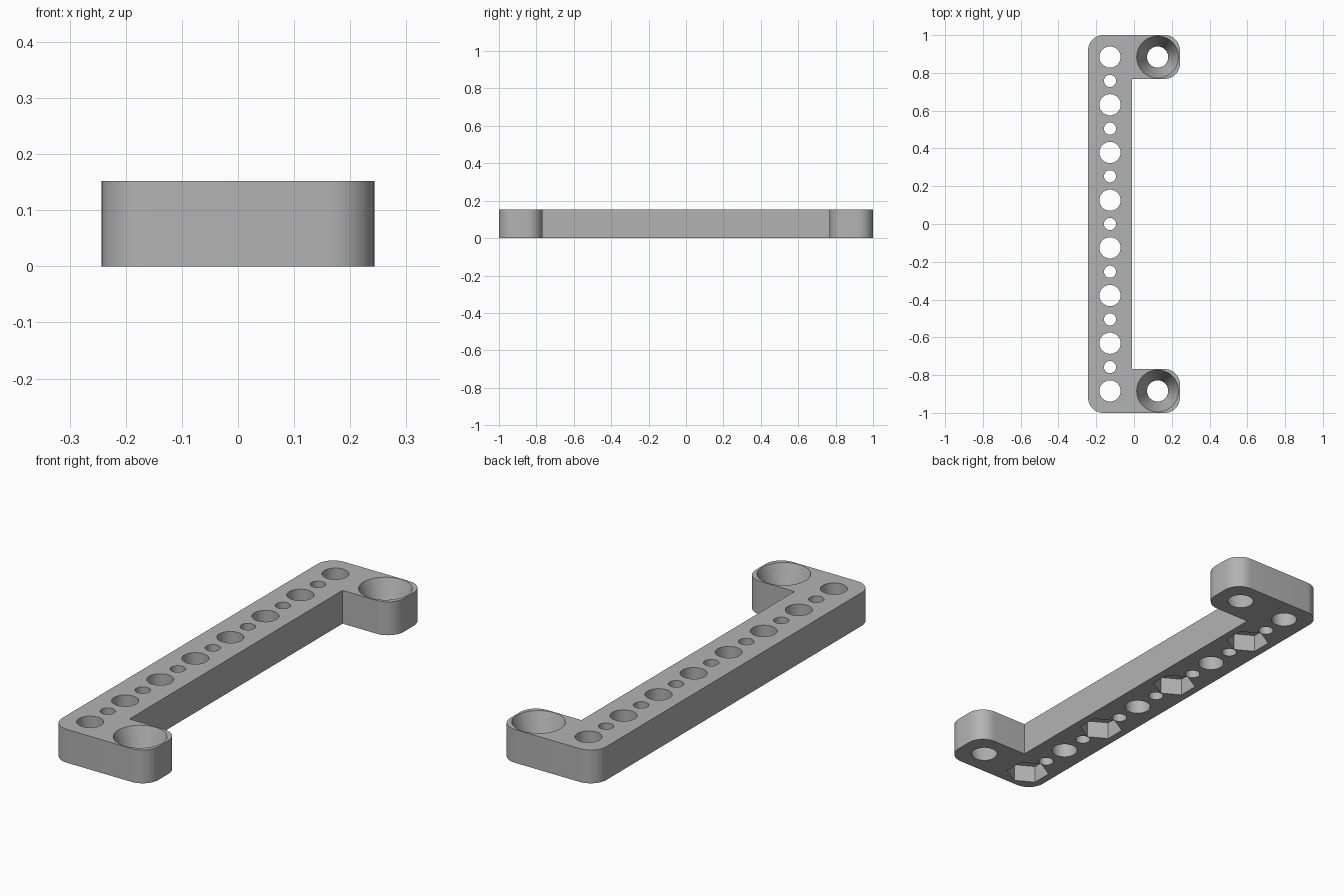
import bpy, bmesh, math

if "Cube" in bpy.data.objects:
    bpy.data.objects.remove(bpy.data.objects["Cube"], do_unlink=True)

HEIGHT, HALF_X, INNER_X, INNER_Y = 0.152, 0.243, -0.01, 0.768
ROW_X, ARM_X, PITCH, FILLET = -0.127, 0.125, 0.2525, 0.08
SIDES = 48

grey = bpy.data.materials.new("plain grey")
grey.use_nodes = True
colour = (0.45, 0.45, 0.45, 1)
grey.diffuse_color = colour
grey.node_tree.nodes["Principled BSDF"].inputs["Base Color"].default_value = colour


def make_object(name, bm):
    bmesh.ops.recalc_face_normals(bm, faces=bm.faces)
    mesh = bpy.data.meshes.new(name)
    bm.to_mesh(mesh)
    bm.free()
    mesh.materials.append(grey)
    obj = bpy.data.objects.new(name, mesh)
    bpy.context.collection.objects.link(obj)
    return obj


def add_cutter(bm, x, y, z0, z1, r0, r1, sides=SIDES):
    """Closed round or hexagonal plug, radius r0 at z0 and r1 at z1."""
    rings = []
    for z, r in ((z0, r0), (z1, r1)):
        ring = []
        for i in range(sides):
            a = math.tau * (i / sides + 0.25)
            ring.append(bm.verts.new((x + r * math.cos(a), y + r * math.sin(a), z)))
        rings.append(ring)
    low, high = rings
    bm.faces.new(low[::-1])
    bm.faces.new(high)
    for i in range(sides):
        j = (i + 1) % sides
        bm.faces.new((low[i], low[j], high[j], high[i]))


def arc(cx, cy, start):
    """Quarter-round corner, counter-clockwise."""
    angles = [start + math.pi / 2 * i / 12 for i in range(13)]
    return [(cx + FILLET * math.cos(a), cy + FILLET * math.sin(a)) for a in angles]


# Bracket outline: lower half, then its mirror
f, q = FILLET, math.pi / 2
half = (arc(f - HALF_X, f - 1, 2 * q) + arc(HALF_X - f, f - 1, 3 * q)
        + arc(HALF_X - f, -INNER_Y - f, 0) + [(INNER_X, -INNER_Y)])
outline = half + [(x, -y) for x, y in reversed(half)]
bm = bmesh.new()
base = bm.faces.new([bm.verts.new((x, y, 0)) for x, y in outline])
top = bmesh.ops.extrude_face_region(bm, geom=[base])["geom"]
bmesh.ops.translate(bm, vec=(0, 0, HEIGHT), verts=[v for v in top if isinstance(v, bmesh.types.BMVert)])
bracket = make_object("bracket", bm)

# Through holes: large and small alternating along the bar
holes = bmesh.new()
for i in range(15):
    radius = 0.032 if i % 2 else 0.056
    add_cutter(holes, ROW_X, (i - 7) * PITCH / 2, -0.05, HEIGHT + 0.05, radius, radius)

# Tapered screw seats in the arms
slope = (0.111 - 0.056) / HEIGHT
for y in (-3.5 * PITCH, 3.5 * PITCH):
    add_cutter(holes, ARM_X, y, -0.02, HEIGHT + 0.02,
               0.056 - 0.02 * slope, 0.111 + 0.02 * slope)

# Hexagonal nut pockets under every other large hole
pockets = bmesh.new()
for i in range(4):
    add_cutter(pockets, ROW_X, (2 * i - 3.5) * PITCH, -0.05, 0.08, 0.093, 0.093, 6)

for name, mesh in (("hole_cutters", holes), ("nut_pocket_cutters", pockets)):
    cutter = make_object(name, mesh)
    cut = bracket.modifiers.new(name, "BOOLEAN")
    cut.operation, cut.solver, cut.object = "DIFFERENCE", "EXACT", cutter
    bpy.context.view_layer.objects.active = bracket
    bpy.ops.object.modifier_apply(modifier=name)
    bpy.data.objects.remove(cutter, do_unlink=True)

# Smooth rounds, crisp edges
bpy.ops.object.select_all(action="DESELECT")
bracket.select_set(True)
bpy.context.view_layer.objects.active = bracket
bpy.ops.object.shade_smooth_by_angle(angle=math.radians(30))
